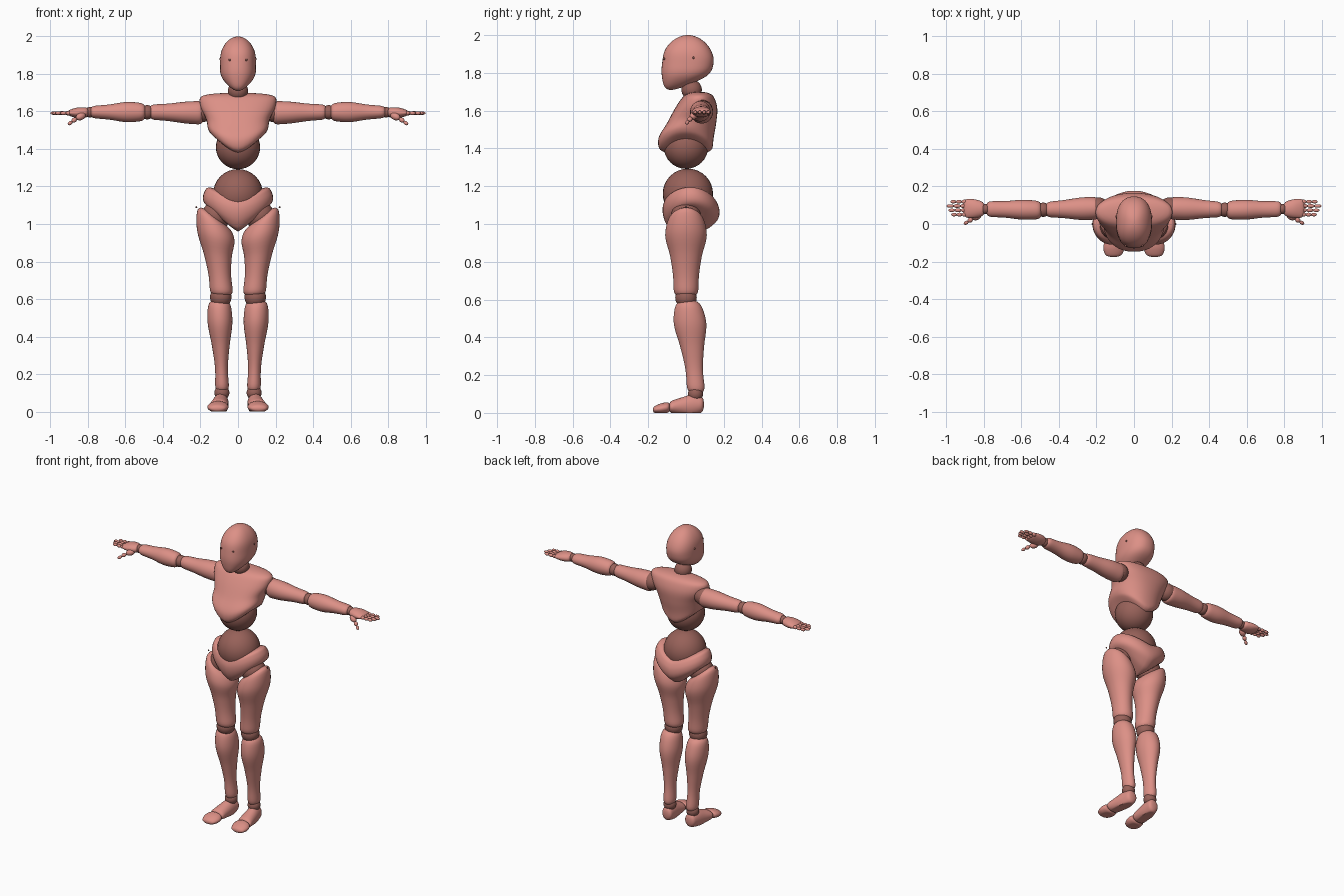
import bpy, bmesh, math
from mathutils import Vector

if "Cube" in bpy.data.objects:
    bpy.data.objects.remove(bpy.data.objects["Cube"])


def material(name, colour):
    mat = bpy.data.materials.new(name)
    mat.use_nodes = True
    mat.diffuse_color = (*colour, 1)
    mat.node_tree.nodes["Principled BSDF"].inputs["Base Color"].default_value = (*colour, 1)
    return mat


BODY = material("salmon", (.72, .28, .24))
JOINT = material("dark salmon", (.31, .12, .1))


def finish(name, bm, mat):
    bmesh.ops.recalc_face_normals(bm, faces=bm.faces)
    mesh = bpy.data.meshes.new(name)
    bm.to_mesh(mesh)
    bm.free()
    mesh.materials.append(mat)
    part = bpy.data.objects.new(name, mesh)
    bpy.context.collection.objects.link(part)
    bpy.ops.object.select_all(action="DESELECT")
    part.select_set(True)
    bpy.context.view_layer.objects.active = part
    bpy.ops.object.shade_smooth_by_angle(angle=math.radians(45))


def sample(values, t):
    """Smooth curve through evenly spaced values, read at t from start to end."""
    last = len(values) - 1
    i = min(int(t * last), last - 1)
    f = t * last - i
    b, c = values[i], values[i + 1]
    a = values[i - 1] if i else b * 2 - c
    d = values[i + 2] if i + 2 <= last else c * 2 - b
    bend = (b - c) * 3 + d - a
    return b + f * (c - a + f * (a * 2 - b * 5 + c * 4 - d + f * bend)) / 2


def swell(name, start, end, widths, depths, side=1, shift=(0, 0), lift=(0, 0),
          tilt=0, blunt=16, power=2.0, rings=30, seg=40):
    """Round-ended body along its main axis, swelling evenly through widths and depths."""
    start, end = Vector(start), Vector(end)
    span = end - start
    main = max(range(3), key=lambda k: abs(span[k]))
    across, other = [k for k in range(3) if k != main]
    bm = bmesh.new()
    loops = []
    for r in range(rings + 1):
        t = (1 - math.cos(math.pi * r / rings)) / 2
        close = math.sqrt(max(0, 1 - abs(2 * t - 1) ** blunt))
        rise = lift[0] + (lift[1] - lift[0]) * t * t
        loop = []
        for i in range(seg):
            c, s = math.cos(math.tau * i / seg), math.sin(math.tau * i / seg)
            p = start.lerp(end, t)
            p[across] += close * sample(widths, t) * math.copysign(abs(c) ** (2 / power), c)
            p[other] += close * sample(depths, t) * math.copysign(abs(s) ** (2 / power), s)
            p[main] += close * (rise * abs(c) ** 1.4 + tilt * (1 - t) ** 3 * c)
            p.y += sample(shift, t)
            loop.append(bm.verts.new((p.x * side, p.y, max(p.z, 0))))
        loops.append(loop)
    for low, high in zip(loops, loops[1:]):
        for i in range(seg):
            j = (i + 1) % seg
            bm.faces.new((low[i], low[j], high[j], high[i]))
    bmesh.ops.remove_doubles(bm, verts=bm.verts, dist=1e-5)
    finish(name, bm, BODY)


def ball(name, centre, radius, seg=32):
    bm = bmesh.new()
    bmesh.ops.create_uvsphere(bm, u_segments=seg, v_segments=seg // 2, radius=radius)
    bmesh.ops.translate(bm, verts=bm.verts, vec=centre)
    finish(name, bm, JOINT)


def bone(name, start, end, radius, side):
    """Small egg-shaped finger segment reaching from start to end."""
    p, q = (Vector((x * side, y, z)) for x, y, z in (start, end))
    bm = bmesh.new()
    bmesh.ops.create_uvsphere(bm, u_segments=14, v_segments=10, radius=radius)
    turn = (q - p).to_track_quat("Z", "Y")
    for v in bm.verts:
        v.co.z *= (q - p).length / (2 * radius)
        v.co = turn @ v.co + (p + q) / 2
    finish(name, bm, BODY)


# Head and neck
swell("head", start=(0, 0, 2), end=(0, 0, 1.71),
      widths=(.1, .1, .096, .1, .08), depths=(.13, .136, .136, .136, .1),
      shift=(.01, .01, .01, -.01, -.08), blunt=2, power=2.3)
ball("neck_ball", (0, .03, 1.71), .054)

# Torso, with the lower rim of the chest and both rims of the pelvis arched at the sides
swell("chest", start=(0, 0, 1.7), end=(0, 0, 1.37),
      widths=(.21, .2, .17, .16, .14), depths=(.07, .11, .13, .146, .14),
      shift=(.07, .055, .03, 0, 0), lift=(0, .1), power=2.2)
ball("belly_ball", (0, 0, 1.41), .118)
ball("waist_ball", (0, .01, 1.16), .133)
swell("pelvis", start=(0, 0, 1.14), end=(0, 0, .96),
      widths=(.16, .185, .18, .14), depths=(.13, .15, .14, .09),
      shift=(.02, .026, .026, .01), lift=(.07, .12))

for side, tag in ((1, "left_"), (-1, "right_")):
    # Face and hip pins
    ball(tag + "eye_pin", (side * .045, -.117, 1.875), .006, seg=12)
    ball(tag + "temple_pin", (side * .094, .04, 1.88), .006, seg=12)
    ball(tag + "hip_pin", (side * .222, 0, 1.09), .005, seg=12)

    # Leg joints
    ball(tag + "hip_ball", (side * .115, 0, 1.045), .078)
    ball(tag + "knee_ball", (side * .092, 0, .61), .057)
    ball(tag + "ankle_ball", (side * .086, .05, .1), .04)

    # Leg segments
    swell(tag + "thigh", start=(.13, 0, 1.05), end=(.085, 0, .61), side=side,
          widths=(.09, .1, .074, .06, .064), depths=(.09, .11, .084, .068, .066), tilt=.07)
    swell(tag + "shin", start=(.1, .01, .6), end=(.084, .055, .1), side=side,
          widths=(.06, .066, .047, .034, .04), depths=(.065, .086, .063, .046, .05))
    swell(tag + "foot", start=(.085, .095, .045), end=(.105, -.09, .03), side=side,
          widths=(.035, .042, .046, .05), depths=(.04, .056, .045, .03))
    swell(tag + "toes", start=(.105, -.084, .03), end=(.11, -.176, .016), side=side,
          widths=(.05, .056, .04), depths=(.028, .028, .016), blunt=8)

    # Arm joints
    ball(tag + "shoulder_ball", (side * .19, .085, 1.6), .057)
    ball(tag + "elbow_ball", (side * .485, .076, 1.596), .038)
    ball(tag + "wrist_ball", (side * .79, .08, 1.596), .028)

    # Arm segments
    swell(tag + "upper_arm", start=(.18, .084, 1.593), end=(.475, .077, 1.597), side=side,
          widths=(.06, .06, .048, .04), depths=(.064, .058, .046, .04))
    swell(tag + "forearm", start=(.49, .074, 1.597), end=(.79, .08, 1.597), side=side,
          widths=(.048, .053, .044, .042), depths=(.046, .054, .04, .032))
    swell(tag + "palm", start=(.795, .08, 1.595), end=(.91, .084, 1.592), side=side,
          widths=(.036, .05, .05), depths=(.026, .028, .014), blunt=8)

    # Fingers: three segments each, fanned evenly across the palm
    for finger, tip in enumerate((.975, .99, 1, .98)):
        knuckle = Vector((.89, .05 + .023 * finger, 1.591))
        step = Vector(((tip - knuckle.x) / 3, 0, 0))
        for k in range(3):
            bone(f"{tag}finger_{finger}_{k}", knuckle + step * (k - .1),
                 knuckle + step * (k + 1), .0115 - .001 * k, side)

    # Thumb
    base, middle, last, tip = (.815, .055, 1.585), (.862, .028, 1.563), (.885, .013, 1.546), (.906, 0, 1.53)
    for name, p, q, radius in (("base", base, middle, .02), ("middle", middle, last, .013), ("tip", last, tip, .01)):
        bone(tag + "thumb_" + name, p, q, radius, side)
